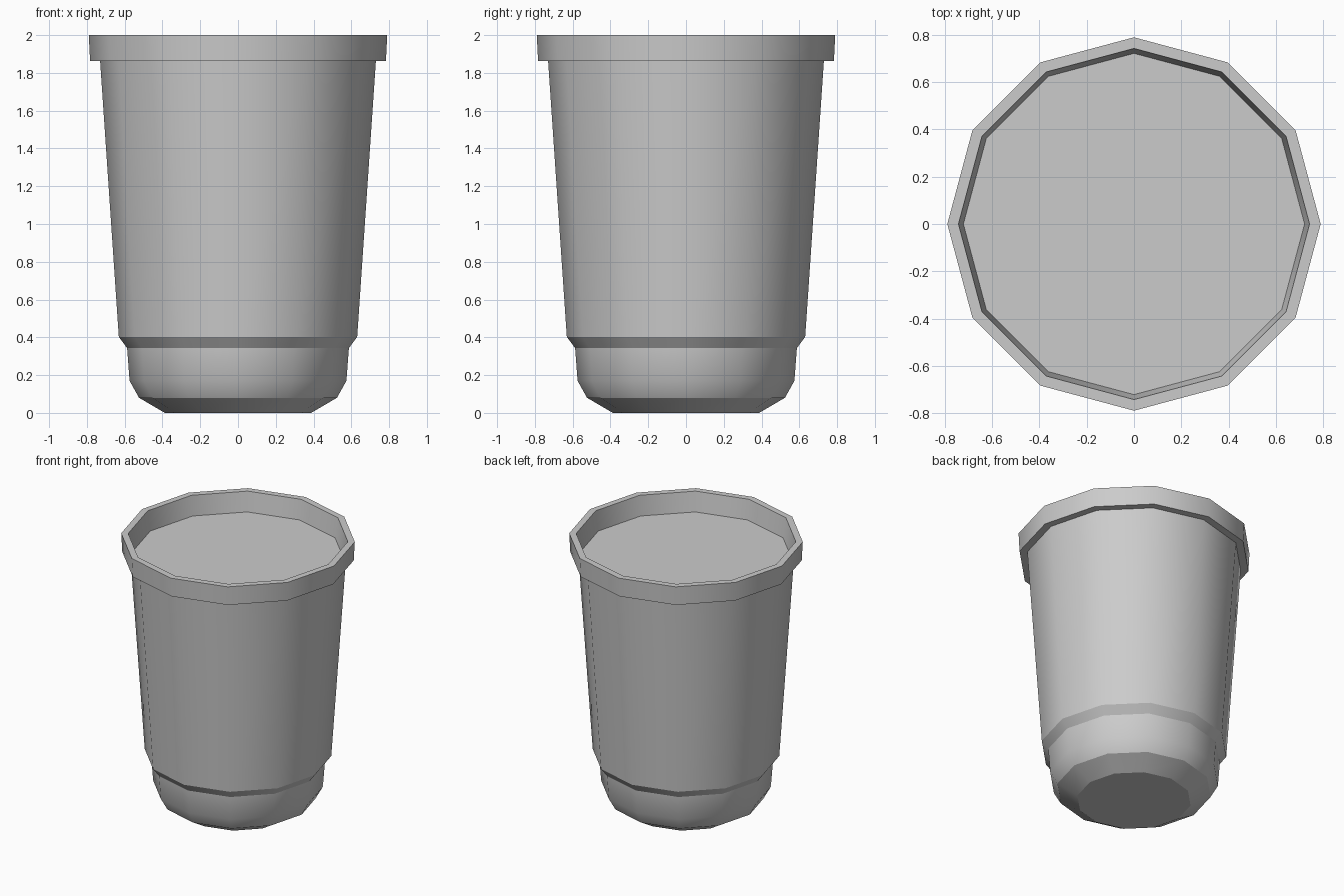
import bpy, bmesh, math

if "Cube" in bpy.data.objects:
    bpy.data.objects.remove(bpy.data.objects["Cube"])

SIDES = 12


def ring(bm, r, z):
    return [bm.verts.new((r * math.cos(2 * math.pi * i / SIDES),
                          r * math.sin(2 * math.pi * i / SIDES), z))
            for i in range(SIDES)]


def lathe(name, profile):
    """Revolve (radius, height) points and cap both ends."""
    bm = bmesh.new()
    rings = [ring(bm, r, z) for r, z in profile]
    for a, b in zip(rings, rings[1:]):
        for i in range(SIDES):
            j = (i + 1) % SIDES
            bm.faces.new((a[i], a[j], b[j], b[i]))
    bm.faces.new(rings[0][::-1])
    bm.faces.new(rings[-1])
    bmesh.ops.recalc_face_normals(bm, faces=bm.faces[:])
    mesh = bpy.data.meshes.new(name)
    bm.to_mesh(mesh)
    bm.free()
    obj = bpy.data.objects.new(name, mesh)
    bpy.context.collection.objects.link(obj)
    bpy.context.view_layer.objects.active = obj
    obj.select_set(True)
    bpy.ops.object.shade_smooth_by_angle(angle=math.radians(30.2))
    obj.select_set(False)
    return obj


lathe("cup", [
    # rounded base and stepped foot
    (0.387, 0.0), (0.524, 0.08), (0.574, 0.17), (0.587, 0.343),
    # tapered wall
    (0.631, 0.402), (0.73, 1.862),
    # overhanging rim
    (0.783, 1.862), (0.79, 2.0), (0.743, 2.0),
    # recessed top surface
    (0.722, 1.855),
])
